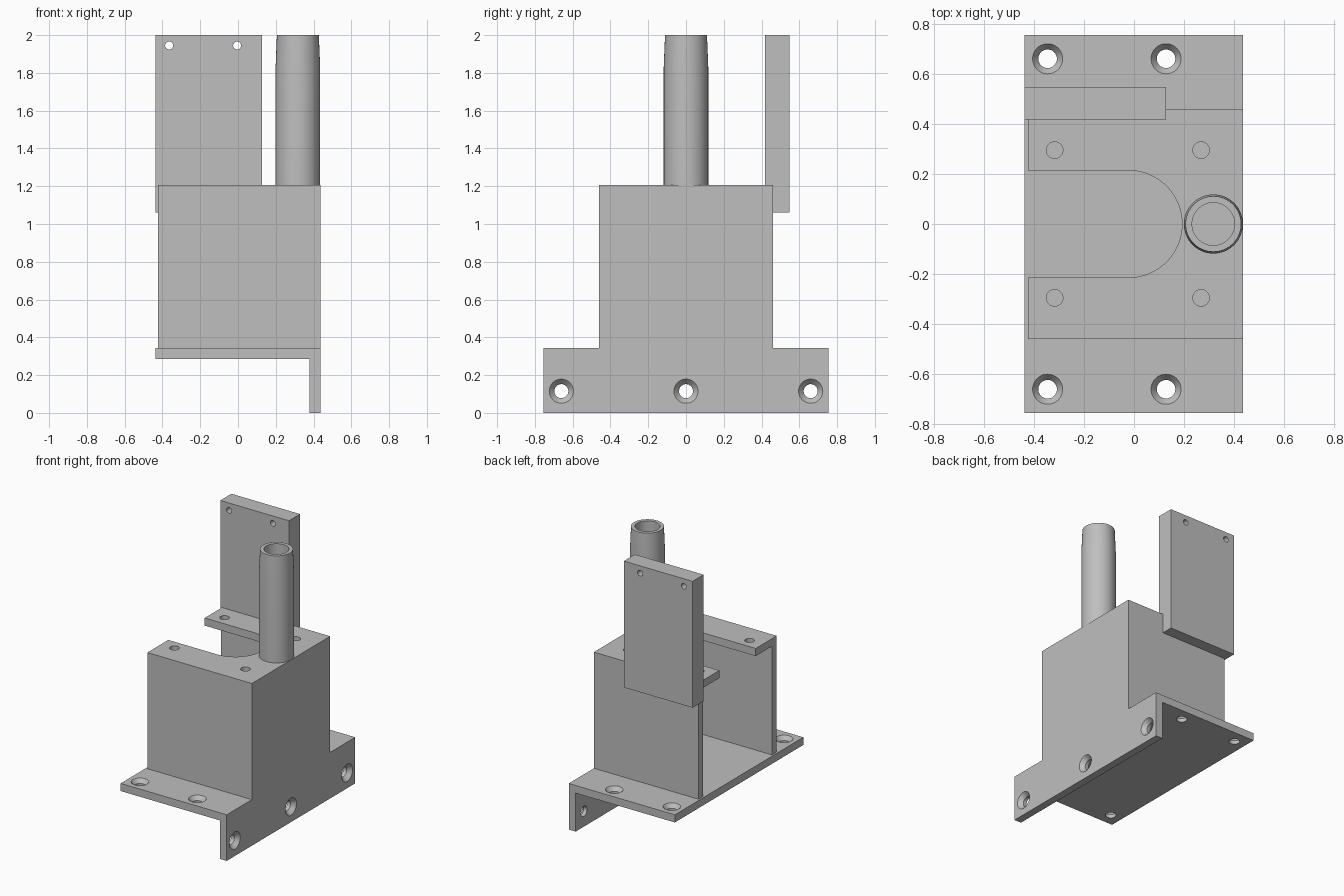
import bpy, bmesh, math
from mathutils import Vector, Matrix

cube = bpy.data.objects.get("Cube")
if cube:
    bpy.data.objects.remove(cube, do_unlink=True)

grey = bpy.data.materials.new("plain_grey")
grey.use_nodes = True
COLOUR = (0.52, 0.52, 0.52, 1)
grey.diffuse_color = COLOUR
grey.node_tree.nodes["Principled BSDF"].inputs["Base Color"].default_value = COLOUR

# Main dimensions
X0, X1, Y = -0.437, 0.436, 0.755      # bracket extents
HX, HY = -0.424, 0.46                 # housing open edge and half width
T = 0.057                             # sheet thickness
BASE, TOP = 0.343, 1.207              # bracket top and housing top


def finish(bm, name):
    bmesh.ops.recalc_face_normals(bm, faces=bm.faces)
    mesh = bpy.data.meshes.new(name)
    bm.to_mesh(mesh)
    bm.free()
    mesh.materials.append(grey)
    ob = bpy.data.objects.new(name, mesh)
    bpy.context.collection.objects.link(ob)
    return ob


def prism(name, points, start, end):
    """Extrude a flat outline of 3D points along the vector end - start."""
    bm = bmesh.new()
    face = bm.faces.new([bm.verts.new(Vector(p) + Vector(start)) for p in points])
    new = bmesh.ops.extrude_face_region(bm, geom=[face])["geom"]
    verts = [v for v in new if isinstance(v, bmesh.types.BMVert)]
    bmesh.ops.translate(bm, verts=verts, vec=Vector(end) - Vector(start))
    return finish(bm, name)


def lathe(name, profile, place, axis="Z", steps=48):
    """Revolve (radius, height) points, then point the axis along Z, X or Y."""
    bm = bmesh.new()
    verts = [bm.verts.new((r, 0, h)) for r, h in profile]
    edges = [bm.edges.new(pair) for pair in zip(verts, verts[1:])]
    bmesh.ops.spin(bm, geom=verts + edges, cent=(0, 0, 0), axis=(0, 0, 1),
                   angle=math.tau, steps=steps)
    bmesh.ops.remove_doubles(bm, verts=bm.verts, dist=1e-5)
    turn = Vector((0, 0, 1)).rotation_difference(
        Vector({"X": (1, 0, 0), "Y": (0, 1, 0), "Z": (0, 0, 1)}[axis]))
    bm.transform(Matrix.Translation(place) @ turn.to_matrix().to_4x4())
    return finish(bm, name)


def activate(ob):
    bpy.ops.object.select_all(action="DESELECT")
    ob.select_set(True)
    bpy.context.view_layer.objects.active = ob


def drill(ob, places, profile, axis="Z"):
    """Cut the revolved profile out of the part at every place."""
    for place in places:
        cutter = lathe("hole_cutter", profile, place, axis)
        cutter.hide_render = True
        mod = ob.modifiers.new("hole", "BOOLEAN")
        mod.operation, mod.solver, mod.object = "DIFFERENCE", "EXACT", cutter
        activate(ob)
        bpy.ops.object.modifier_apply(modifier=mod.name)
        bpy.data.objects.remove(cutter, do_unlink=True)


def smooth(ob):
    activate(ob)
    bpy.ops.object.shade_smooth_by_angle(angle=math.radians(25))


def countersink(wide):
    return [(0, -0.1), (0.037, -0.1), (0.037, -0.03), (wide, 0), (wide, 0.02), (0, 0.02)]


def plain(radius):
    return [(0, -0.2), (radius, -0.2), (radius, 0.2), (0, 0.2)]


# L-shaped mounting bracket
outline = [(X0, BASE - T), (X1 - T, BASE - T), (X1 - T, 0), (X1, 0), (X1, BASE), (X0, BASE)]
bracket = prism("mounting_bracket", [(x, 0, z) for x, z in outline], (0, -Y, 0), (0, Y, 0))
drill(bracket, [(x, s * 0.66, BASE) for x in (-0.345, 0.128) for s in (-1, 1)],
      countersink(0.06))
drill(bracket, [(X1, y, 0.115) for y in (-0.66, 0, 0.66)], countersink(0.064), "X")
smooth(bracket)

# Three housing walls, open toward -x
inner = HY - T
outline = [(HX, -HY), (X1, -HY), (X1, HY), (HX, HY),
           (HX, inner), (X1 - T, inner), (X1 - T, -inner), (HX, -inner)]
prism("housing_walls", [(x, y, 0) for x, y in outline], (0, 0, BASE), (0, 0, TOP - T))

# Housing top with a round-ended slot
R, CX, N = 0.214, -0.022, 32
arc = [(CX + R * math.cos(a), R * math.sin(a))
       for a in (math.pi * (0.5 - i / N) for i in range(N + 1))]
outline = [(HX, -HY), (X1, -HY), (X1, HY), (HX, HY), (HX, R)] + arc + [(HX, -R)]
top = prism("housing_top", [(x, y, 0) for x, y in outline], (0, 0, TOP - T), (0, 0, TOP))
drill(top, [(x, s * 0.295, TOP) for x in (-0.317, 0.268) for s in (-1, 1)], plain(0.033))
smooth(top)

# Upright plate at the back
outline = [(X0, 1.06), (0.128, 1.06), (0.128, 2), (X0, 2)]
plate = prism("back_plate", [(x, 0, z) for x, z in outline], (0, 0.417, 0), (0, 0.547, 0))
drill(plate, [(x, 0.48, 1.945) for x in (-0.365, -0.005)], plain(0.021), "Y")
smooth(plate)

# Hollow post with a slightly tapered tip
post = lathe("hollow_post", [(0.085, TOP), (0.118, TOP), (0.118, 1.83), (0.111, 2),
                             (0.085, 2), (0.085, TOP)], (0.317, 0, 0), steps=64)
smooth(post)
